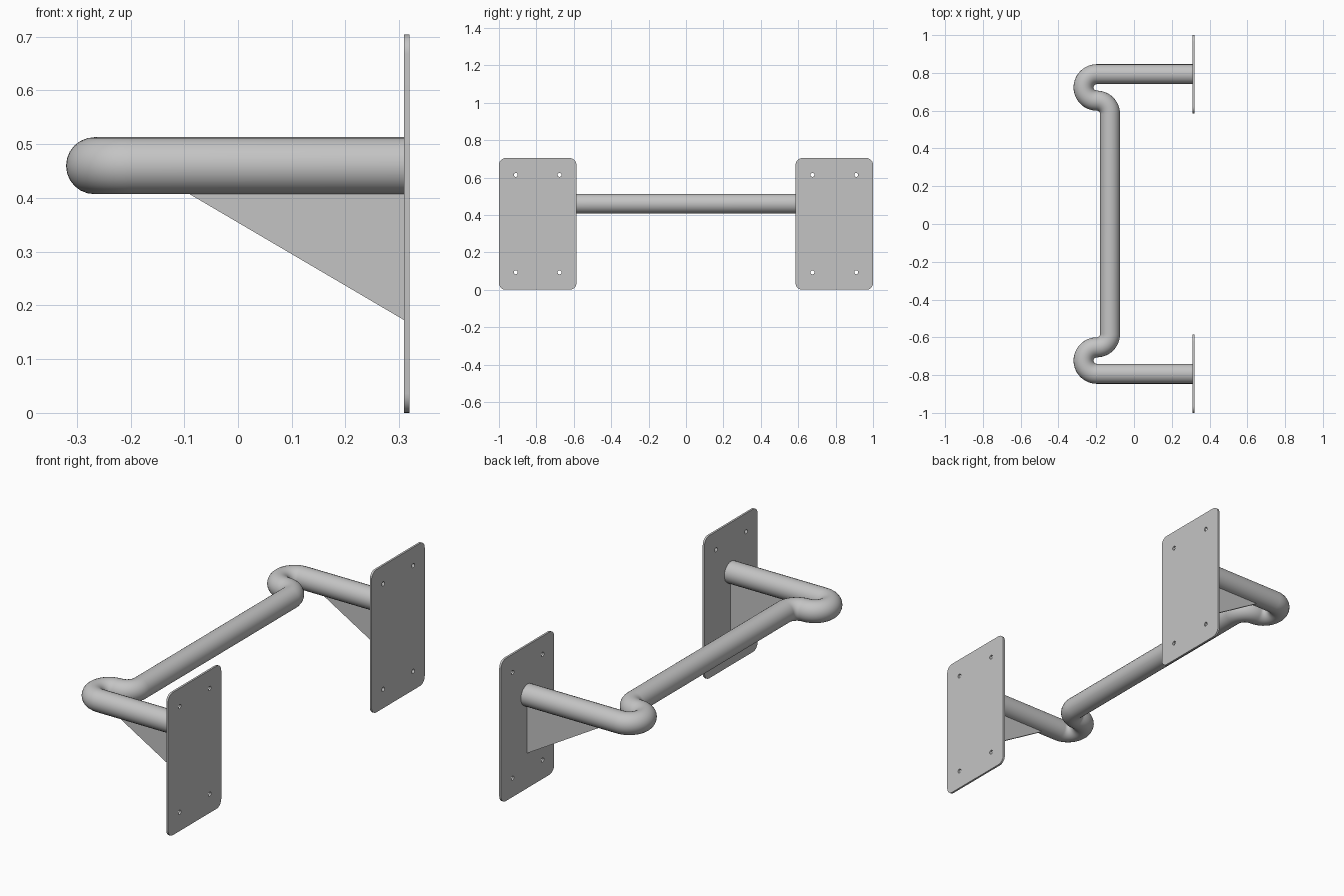
import bpy, bmesh
from math import sin, cos, pi, radians

if "Cube" in bpy.data.objects:
    bpy.data.objects.remove(bpy.data.objects["Cube"])

TUBE_Y, TUBE_Z, TUBE_R, BEND = 0.793, 0.46, 0.053, 0.07
BEND_X = -0.197
PLATE_X, PLATE_T = 0.309, 0.01

steel = bpy.data.materials.new("grey steel")
steel.use_nodes = True
grey = (0.55, 0.55, 0.55, 1)
steel.diffuse_color = grey
steel.node_tree.nodes["Principled BSDF"].inputs["Base Color"].default_value = grey


def add_object(name, data):
    obj = bpy.data.objects.new(name, data)
    bpy.context.collection.objects.link(obj)
    data.materials.append(steel)
    return obj


def arc(cu, cv, r, start, end, steps):
    angles = [radians(start + (end - start) * i / steps) for i in range(steps + 1)]
    return [(cu + r * cos(a), cv + r * sin(a)) for a in angles]


def smooth(obj):
    bpy.ops.object.select_all(action='DESELECT')
    obj.select_set(True)
    bpy.context.view_layer.objects.active = obj
    bpy.ops.object.shade_smooth_by_angle(angle=radians(30))


def slab(name, loops, offset):
    """Fill closed outlines (later ones are holes) and extrude by an offset."""
    bm = bmesh.new()
    for loop in loops:
        verts = [bm.verts.new(p) for p in loop]
        for a, b in zip(verts, verts[1:] + verts[:1]):
            bm.edges.new((a, b))
    bmesh.ops.triangle_fill(bm, use_beauty=True, edges=bm.edges[:])
    new = bmesh.ops.extrude_face_region(bm, geom=bm.faces[:], use_keep_orig=True)["geom"]
    bmesh.ops.translate(bm, vec=offset, verts=[g for g in new if isinstance(g, bmesh.types.BMVert)])
    bmesh.ops.recalc_face_normals(bm, faces=bm.faces[:])
    mesh = bpy.data.meshes.new(name)
    bm.to_mesh(mesh)
    bm.free()
    return add_object(name, mesh)


# Bent handle tube: half the path, then its mirror
half = [(PLATE_X + 0.003, TUBE_Y)]
half += arc(BEND_X, TUBE_Y - BEND, BEND, 90, 270, 24)
half += arc(BEND_X, TUBE_Y - 3 * BEND, BEND, 90, 0, 12)[1:]
path = half + [(x, -y) for x, y in reversed(half)]
curve = bpy.data.curves.new("handle_path", 'CURVE')
curve.dimensions = '3D'
curve.bevel_depth = TUBE_R
curve.bevel_resolution = 10
curve.use_fill_caps = True
spline = curve.splines.new('POLY')
spline.points.add(len(path) - 1)
for point, (x, y) in zip(spline.points, path):
    point.co = (x, y, TUBE_Z, 1)
helper = bpy.data.objects.new("handle_path", curve)
bpy.context.collection.objects.link(helper)
tube_mesh = bpy.data.meshes.new_from_object(helper.evaluated_get(bpy.context.evaluated_depsgraph_get()))
bpy.data.objects.remove(helper)
tube_mesh.materials.clear()
smooth(add_object("handle_tube", tube_mesh))

# Wall plates with rounded corners and screw holes, and gussets under the arms
Y0, Y1, TOP, CORNER = 0.586, 1.0, 0.704, 0.036
corners = [(Y1 - CORNER, TOP - CORNER, 0), (Y0 + CORNER, TOP - CORNER, 90),
           (Y0 + CORNER, CORNER, 180), (Y1 - CORNER, CORNER, 270)]
outline = [p for u, v, a in corners for p in arc(u, v, CORNER, a, a + 90, 8)]
holes = [arc(u, v, 0.0105, 0, 360, 16)[:-1] for u in (0.676, 0.91) for v in (0.093, 0.614)]

for side, s in (("back", 1), ("front", -1)):
    loops = [[(PLATE_X, s * y, z) for y, z in loop] for loop in [outline] + holes]
    smooth(slab(side + "_wall_plate", loops, (PLATE_T, 0, 0)))
    gusset = [(-0.107, TUBE_Z - 0.043), (PLATE_X + 0.003, TUBE_Z - 0.043),
              (PLATE_X + 0.003, 0.171)]
    slab(side + "_gusset", [[(x, s * TUBE_Y - 0.005, z) for x, z in gusset]], (0, 0.01, 0))
